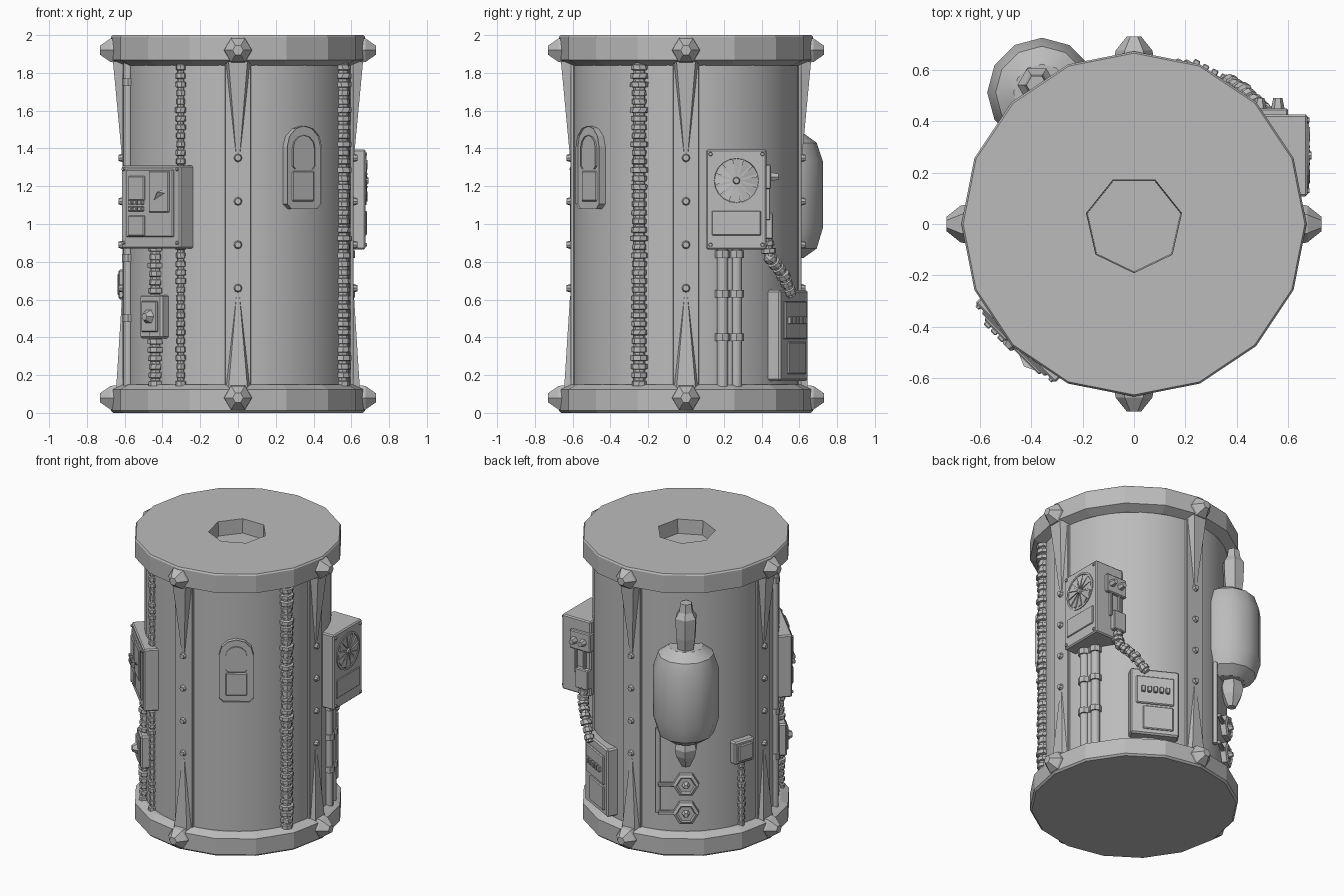
import bpy, bmesh, math, random
from mathutils import Matrix, Vector

random.seed(4)
cube = bpy.data.objects.get("Cube")
if cube:
    bpy.data.objects.remove(cube, do_unlink=True)

metal = bpy.data.materials.new("plain_grey")
metal.use_nodes = True
metal.diffuse_color = (0.5, 0.5, 0.5, 1)
metal.node_tree.nodes["Principled BSDF"].inputs["Base Color"].default_value = (0.5, 0.5, 0.5, 1)


def finish(name, bm, matrix=None, smooth=0):
    """Turn a bmesh into a named object."""
    if matrix:
        bm.transform(matrix)
    bmesh.ops.recalc_face_normals(bm, faces=bm.faces)
    me = bpy.data.meshes.new(name)
    bm.to_mesh(me)
    bm.free()
    me.materials.append(metal)
    if smooth:
        me.shade_smooth()
        me.set_sharp_from_angle(angle=math.radians(smooth))
    ob = bpy.data.objects.new(name, me)
    bpy.context.collection.objects.link(ob)
    return ob


def polar(az, r, z):
    a = math.radians(az)
    return Vector((r * math.cos(a), r * math.sin(a), z))


def wall(az, r, z, u=0):
    """Frame on the wall: X sideways, Y up, Z outward."""
    n, t = polar(az, 1, 0), polar(az + 90, 1, 0)
    m = Matrix((t, (0, 0, 1), n)).transposed().to_4x4()
    m.translation = n * r + t * u + Vector((0, 0, z))
    return m


def upright(az, r, z=0):
    return Matrix.Translation(polar(az, r, z))


def ring(bm, r, z, n, start=0.0):
    return [bm.verts.new((r * math.cos(start + i * math.tau / n), r * math.sin(start + i * math.tau / n), z))
            for i in range(n)]


def skin(bm, loops, caps=True):
    n = len(loops[0])
    for a, b in zip(loops, loops[1:]):
        for i in range(n):
            bm.faces.new((a[i], a[(i + 1) % n], b[(i + 1) % n], b[i]))
    if caps:
        bm.faces.new(loops[0])
        bm.faces.new(loops[-1])


def lathe(name, profile, n, matrix=None, smooth=0, start=0.0):
    bm = bmesh.new()
    skin(bm, [ring(bm, r, z, n, start) for r, z in profile])
    return finish(name, bm, matrix, smooth)


def block(name, frame, x, y, w, h, z0, z1, bevel=0.006):
    bm = bmesh.new()
    bmesh.ops.create_cube(bm, size=1)
    bm.transform(Matrix.Translation((x, y, (z0 + z1) / 2)) @ Matrix.Diagonal((w, h, z1 - z0, 1)))
    if bevel:
        bmesh.ops.bevel(bm, geom=bm.edges[:], offset=bevel, segments=1, affect='EDGES')
    return finish(name, bm, frame)


def knob(name, frame, x, y, r0, r1, z0, z1, n=6):
    return lathe(name, [(r0, z0), (r1, z1)], n, frame @ Matrix.Translation((x, y, 0)))


def hull(name, pts, frame=None):
    bm = bmesh.new()
    for p in pts:
        bm.verts.new(p)
    bmesh.ops.convex_hull(bm, input=bm.verts[:])
    return finish(name, bm, frame)


def hose(name, path, radius, pitch=0.045, sides=8):
    """Ragged corrugated hose along a polyline."""
    bm, loops = bmesh.new(), []
    for a, b in zip(path, path[1:]):
        rot = (b - a).to_track_quat('Z', 'Y').to_matrix().to_4x4()
        count = max(1, round((b - a).length / pitch))
        for k in range(count):
            swell = radius * random.uniform(0.85, 1.12)
            for f, s in ((0.05, swell), (0.6, swell), (0.68, radius * 0.7), (0.97, radius * 0.7)):
                loop = ring(bm, s, 0, sides, random.uniform(-0.15, 0.15))
                at = Matrix.Translation(a.lerp(b, (k + f) / count)) @ rot
                bmesh.ops.transform(bm, matrix=at, verts=loop)
                loops.append(loop)
    skin(bm, loops)
    return finish(name, bm)


def pipe(name, az, r, z0, z1, radius, joints=()):
    lathe(name, [(radius, z0), (radius, z1)], 8, upright(az, r), 50)
    for z in joints:
        k = radius * 1.35
        lathe(name + "_joint", [(k, z - 0.02), (k, z + 0.02)], 8, upright(az, r))


def arch(name, frame, w, h, z0, z1, inset=0.0, sink=0.0):
    """Plate with a rounded top and clipped lower corners."""
    c, top = w * 0.12, h / 2 - w / 2
    pts = [(-w / 2, c - h / 2), (c - w / 2, -h / 2), (w / 2 - c, -h / 2), (w / 2, c - h / 2)]
    pts += [(w / 2 * math.cos(a), top + w / 2 * math.sin(a)) for a in (i * math.pi / 6 for i in range(7))]
    bm = bmesh.new()
    low, high = [[bm.verts.new((x, y, z)) for x, y in pts] for z in (z0, z1)]
    skin(bm, [low, high])
    if inset:
        face = next(f for f in bm.faces if all(v in high for v in f.verts))
        bmesh.ops.inset_region(bm, faces=[face], thickness=inset)
        bmesh.ops.translate(bm, verts=face.verts[:], vec=(0, 0, -sink))
    return finish(name, bm, frame)


# Main drum and the two rims
lathe("drum", [(0.6, 0.1), (0.6, 1.9)], 40, smooth=30)
lathe("lower_rim", [(0.66, 0), (0.672, 0.012), (0.672, 0.125), (0.62, 0.15)], 16)
bm = bmesh.new()
loops = [ring(bm, r, z, 16) for r, z in ((0.61, 1.84), (0.672, 1.868), (0.672, 1.99), (0.665, 2))]
well = [ring(bm, r, z, 7, -math.pi / 2) for r, z in ((0.19, 2), (0.185, 1.88))]
skin(bm, loops, caps=False)
skin(bm, well, caps=False)
bm.faces.new(well[1])
bm.faces.new(loops[0])
lips = [bm.edges.get((v[i], v[(i + 1) % len(v)])) for v in (loops[-1], well[0]) for i in range(len(v))]
bmesh.ops.triangle_fill(bm, edges=lips, use_beauty=True)
finish("upper_rim", bm)
lathe("well_pin", [(0.018, 1.87), (0.018, 1.886)], 10)

# Four ribs with flared ends, bolts and faceted studs
for az in (0, 90, 180, 270):
    f = wall(az, 0, 0)
    block("rib", f, 0, 1, 0.14, 1.74, 0.56, 0.612, 0.004)
    for z0, z1, out in ((1.86, 1.35, 0.662), (0.13, 0.62, 0.645)):
        hull("rib_flare", [(s * w, z, d) for s in (-1, 1) for w, z, d in
             ((0.068, z0, 0.6), (0.05, z0, out), (0.008, z1, 0.6), (0.008, z1, 0.614),
              (0.03, z0 + (z1 - z0) * 0.4, 0.625))], f)
    for z in (0.66, 0.89, 1.12, 1.35):
        knob("rib_bolt", f, 0, z, 0.026, 0.016, 0.6, 0.632, 8)
    for z in (0.08, 1.92):
        lathe("rim_stud", [(0.078, 0.63), (0.072, 0.675), (0.028, 0.73)], 6, f @ Matrix.Translation((0, z, 0)))

# Vertical hoses and the slim pipe
for az, top, rad in ((-24, 1.86, 0.045), (-120, 1.86, 0.027), (-136, 0.9, 0.04), (161, 0.65, 0.025)):
    hose("hose", [polar(az, 0.605, 0.14), polar(az, 0.605, top)], rad)
pipe("slim_pipe", 196, 0.605, 0.14, 1.86, 0.024, (0.5, 0.82, 1.75))

# Porthole
f = wall(-56, 0.6, 1.3)
arch("porthole_frame", f, 0.22, 0.44, -0.02, 0.03, 0.022, 0.014)
arch("porthole_window", f @ Matrix.Translation((0, 0.08, 0)), 0.14, 0.18, 0, 0.027, 0.018, 0.008)
block("porthole_panel", f, 0, -0.1, 0.14, 0.16, 0, 0.022)

# Fan unit on the right-hand wall
f = wall(0, 0, 1.13)
block("fan_unit", f, 0.267, 0, 0.32, 0.53, 0.45, 0.675, 0.008)
lathe("fan_ring", [(0.13, 0.67), (0.13, 0.681), (0.118, 0.681), (0.116, 0.676)], 20,
      f @ Matrix.Translation((0.267, 0.1, 0)))
for i in range(12):
    spin = f @ Matrix.Translation((0.267, 0.1, 0.676)) @ Matrix.Rotation(i * math.tau / 12, 4, 'Z')
    hull("fan_blade", [(0.02, 0, 0), (0.11, -0.025, 0), (0.11, 0.022, 0), (0.11, 0.022, 0.009), (0.02, 0, 0.006)], spin)
knob("fan_hub", f, 0.267, 0.1, 0.022, 0.015, 0.67, 0.69, 8)
block("fan_unit_panel", f, 0.267, -0.125, 0.26, 0.13, 0.66, 0.682, 0.004)
for x in (0.13, 0.405):
    for y in (-0.24, 0.24):
        knob("fan_unit_screw", f, x, y, 0.013, 0.009, 0.67, 0.684)
side = wall(90, 0, 1.13)
block("switch_plate", side, -0.52, 0.12, 0.16, 0.13, 0.4, 0.45)
for x in (-0.56, -0.49):
    knob("switch_knob", side, x, 0.12, 0.028, 0.018, 0.44, 0.49)
    block("switch_wire", side, x, -0.02, 0.014, 0.18, 0.41, 0.445, 0.003)
block("hose_socket", side, -0.5, -0.14, 0.1, 0.14, 0.4, 0.46)
hose("link_hose", [Vector(p) for p in ((0.5, 0.43, 0.95), (0.5, 0.44, 0.83), (0.43, 0.51, 0.74), (0.36, 0.56, 0.62))], 0.035)
for az in (18.5, 26):
    pipe("fan_unit_pipe", az, 0.61, 0.14, 0.9, 0.03, (0.4, 0.63, 0.84))
pipe("fan_unit_back_pipe", 22.3, 0.6, 0.14, 0.9, 0.025)

# Lower junction box
f = wall(62, 0.6, 0.41)
block("junction_box", f, 0, 0, 0.32, 0.48, -0.06, 0.05, 0.01)
block("junction_frame", f, 0, 0.08, 0.25, 0.2, 0.04, 0.062)
block("junction_door", f, 0.02, -0.12, 0.2, 0.17, 0.04, 0.06)
for i in range(5):
    block("junction_switch", f, -0.08 + i * 0.04, 0.08, 0.026, 0.04, 0.05, 0.08, 0.004)

# Control box and its keypad
f = wall(225, 0, 1.09)
block("control_box", f, 0, 0, 0.44, 0.44, 0.5, 0.655, 0.008)
block("control_panel", f, 0, 0.02, 0.35, 0.36, 0.64, 0.665)
block("control_screen", f, -0.09, 0.1, 0.12, 0.13, 0.66, 0.677)
block("control_readout", f, -0.09, -0.1, 0.12, 0.11, 0.66, 0.677)
block("control_cover", f, 0.08, 0.08, 0.15, 0.22, 0.66, 0.677)
hull("control_lever", [(0.03, 0.02, 0.67), (0.14, 0.1, 0.67), (0.14, 0.07, 0.67), (0.09, 0.08, 0.695)], f)
for i in range(3):
    for j in range(2):
        block("control_key", f, -0.125 + i * 0.037, -0.01 + j * 0.035, 0.028, 0.025, 0.66, 0.69, 0.004)
for x in (-0.2, 0.2):
    for y in (-0.19, 0.2):
        knob("control_screw", f, x, y, 0.012, 0.008, 0.65, 0.664)

# Small boxes on the thinner hoses
for az, z, w, h in ((224, 0.51, 0.17, 0.23), (161, 0.68, 0.16, 0.16)):
    f = wall(az, 0.6, z)
    block("hose_box", f, 0, 0, w, h, -0.03, 0.045, 0.01)
    block("hose_box_lid", f, 0, 0, w * 0.7, h * 0.72, 0.04, 0.058)
knob("hose_box_knob", wall(224, 0.6, 0.51), 0, 0, 0.045, 0.02, 0.05, 0.09)

# Pressure tank with nozzles, feed pipe and valves
lathe("tank", [(0.11, 0.82), (0.18, 0.87), (0.213, 0.98), (0.213, 1.33), (0.18, 1.43), (0.11, 1.48)],
      12, upright(125, 0.625), 35)
lathe("tank_top_nozzle", [(0.055, 1.46), (0.07, 1.56), (0.075, 1.7), (0.05, 1.74), (0.04, 1.8)], 6, upright(125, 0.66))
lathe("tank_bottom_nozzle", [(0.03, 0.64), (0.07, 0.72), (0.08, 0.77), (0.06, 0.84)], 6, upright(125, 0.65))
pipe("feed_pipe", 108, 0.615, 0.28, 0.88, 0.016)
for z in (0.29, 0.49):
    f = wall(125, 0.6, z)
    block("valve_pipe", f, -0.09, 0, 0.18, 0.025, 0, 0.025, 0.004)
    lathe("valve_wheel", [(0.085, -0.02), (0.085, 0.03), (0.065, 0.04), (0.055, 0.03)], 6, f)
    knob("valve_hub", f, 0, 0, 0.03, 0.015, 0.02, 0.06)
